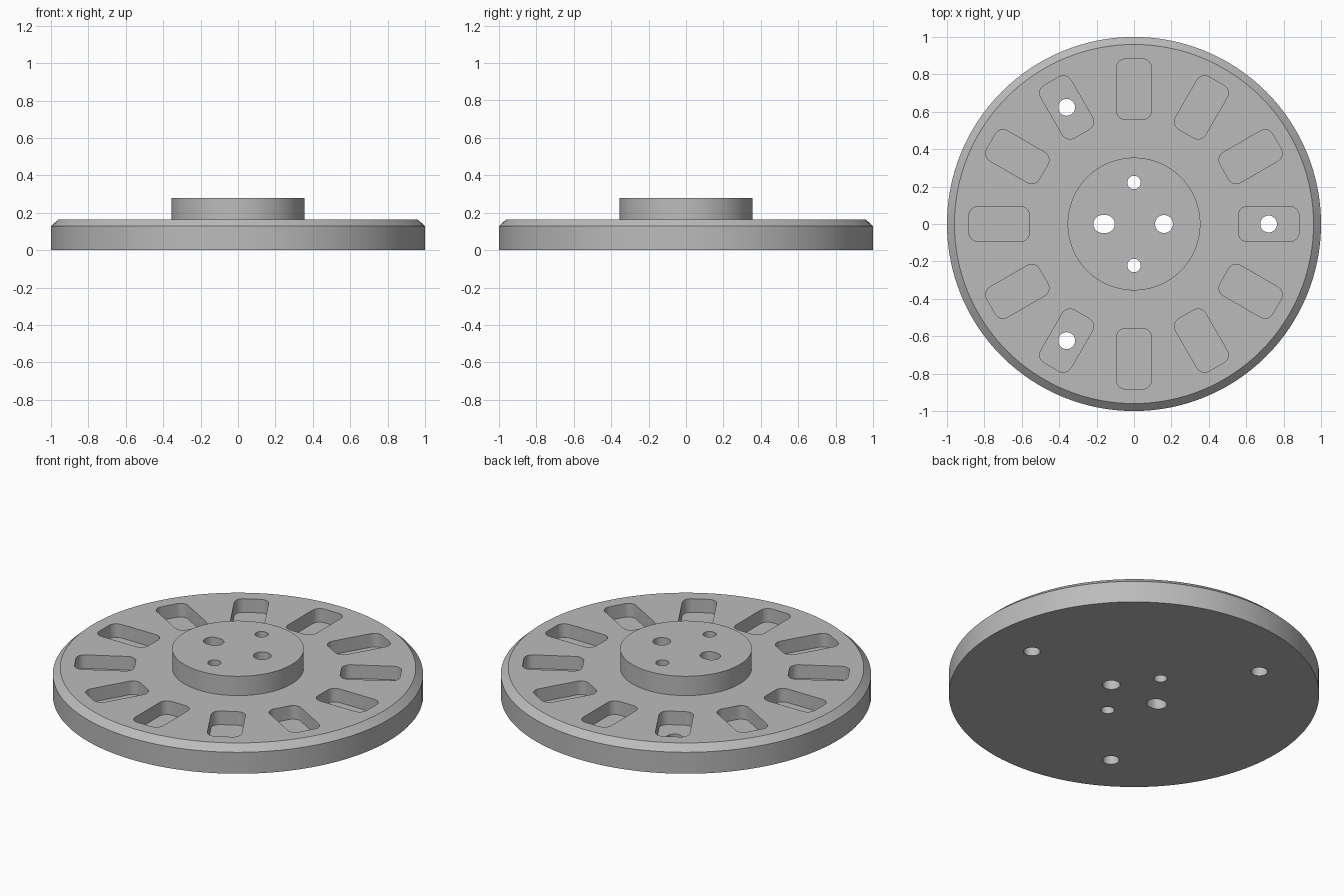
import bpy, bmesh, math
from mathutils import Matrix

if "Cube" in bpy.data.objects:
    bpy.data.objects.remove(bpy.data.objects["Cube"])

SEG = 128
TOP, HUB_TOP, POCKET_FLOOR = 0.165, 0.28, 0.084

grey = bpy.data.materials.new("plain grey")
grey.diffuse_color = (0.5, 0.5, 0.5, 1)
grey.use_nodes = True
grey.node_tree.nodes["Principled BSDF"].inputs["Base Color"].default_value = grey.diffuse_color


def mesh_object(name, bm):
    bmesh.ops.recalc_face_normals(bm, faces=bm.faces[:])
    mesh = bpy.data.meshes.new(name)
    bm.to_mesh(mesh)
    bm.free()
    obj = bpy.data.objects.new(name, mesh)
    bpy.context.collection.objects.link(obj)
    mesh.materials.append(grey)
    return obj


def prism(bm, outline, z0, z1, matrix=Matrix()):
    """Closed vertical prism over a 2D outline."""
    low = [bm.verts.new(matrix @ Matrix.Translation((x, y, z0)).translation) for x, y in outline]
    high = [bm.verts.new(matrix @ Matrix.Translation((x, y, z1)).translation) for x, y in outline]
    bm.faces.new(low[::-1])
    bm.faces.new(high)
    n = len(low)
    for i in range(n):
        j = (i + 1) % n
        bm.faces.new((low[i], low[j], high[j], high[i]))


def rounded_rect(cx, cy, hx, hy, r, steps=8):
    """Rounded rectangle outline; a circle when hx = hy = r."""
    pts = []
    for q, (sx, sy) in enumerate(((1, 1), (-1, 1), (-1, -1), (1, -1))):
        for k in range(steps + 1):
            a = math.pi / 2 * (q + k / steps)
            p = (cx + sx * (hx - r) + r * math.cos(a), cy + sy * (hy - r) + r * math.sin(a))
            if not pts or math.dist(p, pts[-1]) > 1e-5:
                pts.append(p)
    if math.dist(pts[0], pts[-1]) < 1e-5:
        pts.pop()
    return pts


# Wheel body: chamfered disc with raised hub, turned from one profile
profile = [(1, 0), (1, 0.128), (0.96, TOP), (0.355, TOP), (0.355, HUB_TOP)]
bm = bmesh.new()
rings = [[bm.verts.new((r * math.cos(2 * math.pi * i / SEG), r * math.sin(2 * math.pi * i / SEG), z))
          for i in range(SEG)] for r, z in profile]
for a, b in zip(rings, rings[1:]):
    for i in range(SEG):
        j = (i + 1) % SEG
        bm.faces.new((a[i], a[j], b[j], b[i]))
bm.faces.new(rings[0][::-1])
bm.faces.new(rings[-1])
wheel = mesh_object("wheel_disc", bm)

# Twelve blind pockets
bm = bmesh.new()
for i in range(12):
    prism(bm, rounded_rect(0.72, 0, 0.162, 0.093, 0.048), POCKET_FLOOR, 0.4,
          Matrix.Rotation(math.radians(30 * i), 4, 'Z'))
pockets = mesh_object("pocket_cutter", bm)

# Through holes: three in the pockets, four in the hub (the left one a short slot)
bm = bmesh.new()
for i in range(3):
    prism(bm, rounded_rect(0.72, 0, 0.045, 0.045, 0.045), -0.1, 0.4,
          Matrix.Rotation(math.radians(120 * i), 4, 'Z'))
for x, y, hx, hy in ((0.16, 0, 0.048, 0.048), (-0.16, 0, 0.057, 0.048),
                     (0, 0.222, 0.036, 0.036), (0, -0.222, 0.036, 0.036)):
    prism(bm, rounded_rect(x, y, hx, hy, hy), -0.1, 0.4)
holes = mesh_object("hole_cutter", bm)

# Cut, then discard the cutters
bpy.context.view_layer.objects.active = wheel
wheel.select_set(True)
for cutter in (pockets, holes):
    cutter.hide_render = True
    mod = wheel.modifiers.new(cutter.name, 'BOOLEAN')
    mod.operation, mod.solver, mod.object = 'DIFFERENCE', 'EXACT', cutter
    bpy.ops.object.modifier_apply(modifier=mod.name)
    bpy.data.objects.remove(cutter)

bpy.ops.object.shade_smooth_by_angle(angle=math.radians(30))
